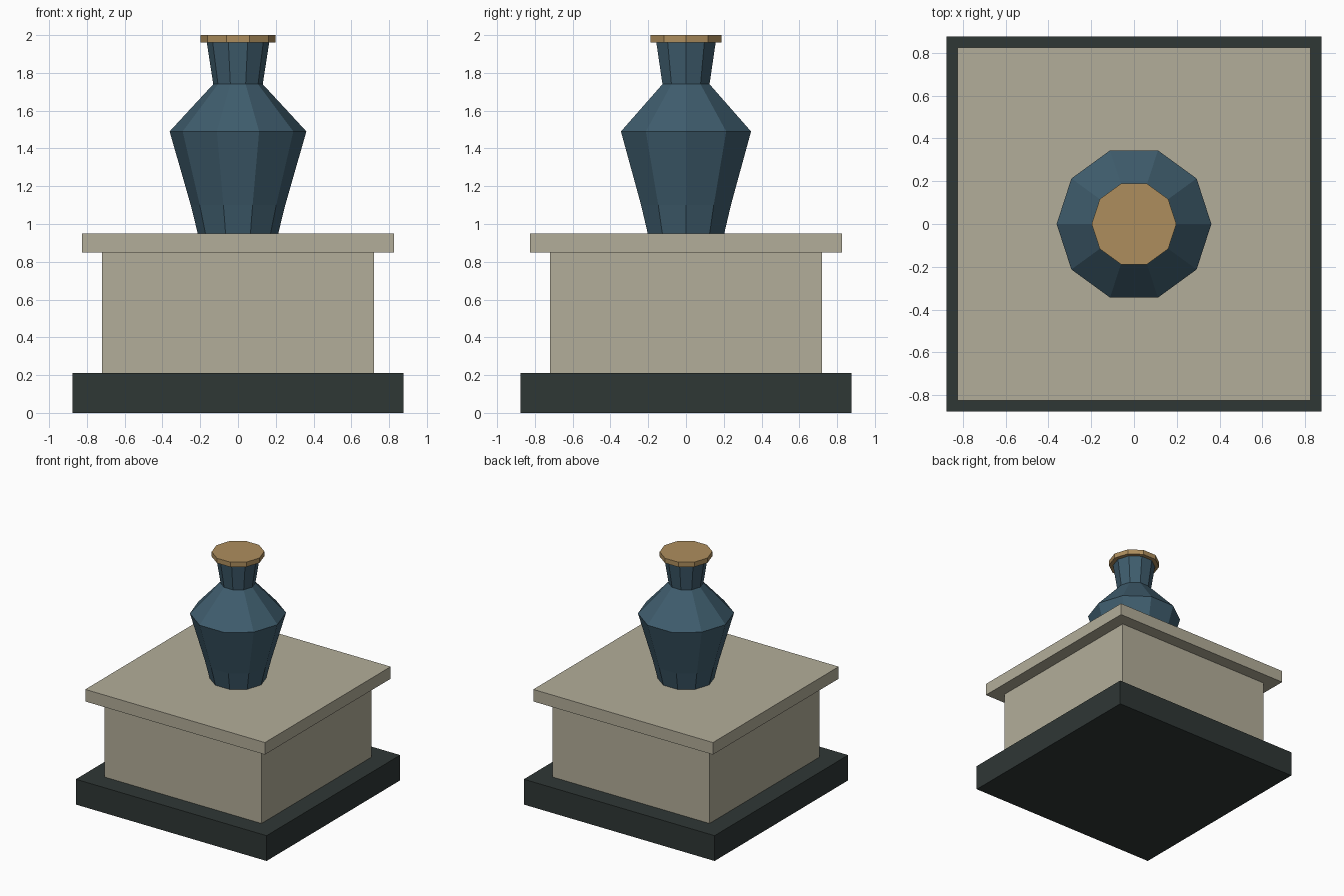
import bpy, bmesh
from math import cos, sin, pi

if "Cube" in bpy.data.objects:
    bpy.data.objects.remove(bpy.data.objects["Cube"])


def material(name, rgb):
    m = bpy.data.materials.new(name)
    m.diffuse_color = (*rgb, 1)
    m.use_nodes = True
    m.node_tree.nodes["Principled BSDF"].inputs["Base Color"].default_value = m.diffuse_color
    return m


def box(name, half, z0, z1, mat):
    bpy.ops.mesh.primitive_cube_add(size=1, location=(0, 0, (z0 + z1) / 2))
    ob = bpy.context.object
    ob.name = name
    ob.scale = (2 * half, 2 * half, z1 - z0)
    bpy.ops.object.transform_apply(location=False, rotation=False, scale=True)
    ob.data.materials.append(mat)
    return ob


def lathe(name, profile, mat, sides=10):
    """Closed flat-faced solid of revolution from (radius, z) points, bottom to top."""
    bm = bmesh.new()
    rings = [[bm.verts.new((r * cos(2 * pi * i / sides), r * sin(2 * pi * i / sides), z))
              for i in range(sides)] for r, z in profile]
    for low, high in zip(rings, rings[1:]):
        for i in range(sides):
            j = (i + 1) % sides
            bm.faces.new((low[i], low[j], high[j], high[i]))
    bm.faces.new(rings[0][::-1])
    bm.faces.new(rings[-1])
    me = bpy.data.meshes.new(name)
    bm.to_mesh(me)
    bm.free()
    me.materials.append(mat)
    ob = bpy.data.objects.new(name, me)
    bpy.context.collection.objects.link(ob)
    return ob


dark = material("dark_stone", (0.028, 0.038, 0.036))
stone = material("pale_stone", (0.45, 0.42, 0.32))
glaze = material("blue_glaze", (0.05, 0.11, 0.155))
gold = material("gold_rim", (0.42, 0.27, 0.11))

# Square pedestal
box("plinth_base", 0.876, 0.0, 0.21, dark)
box("pedestal_block", 0.72, 0.21, 0.85, stone)
box("pedestal_top_slab", 0.825, 0.85, 0.95, stone)

# Ten-sided vase and its lid
lathe("vase_body", [(0.213, 0.95), (0.25, 1.10), (0.362, 1.49), (0.131, 1.74), (0.165, 1.96)], glaze)
lathe("vase_lid", [(0.198, 1.96), (0.198, 2.0)], gold)
